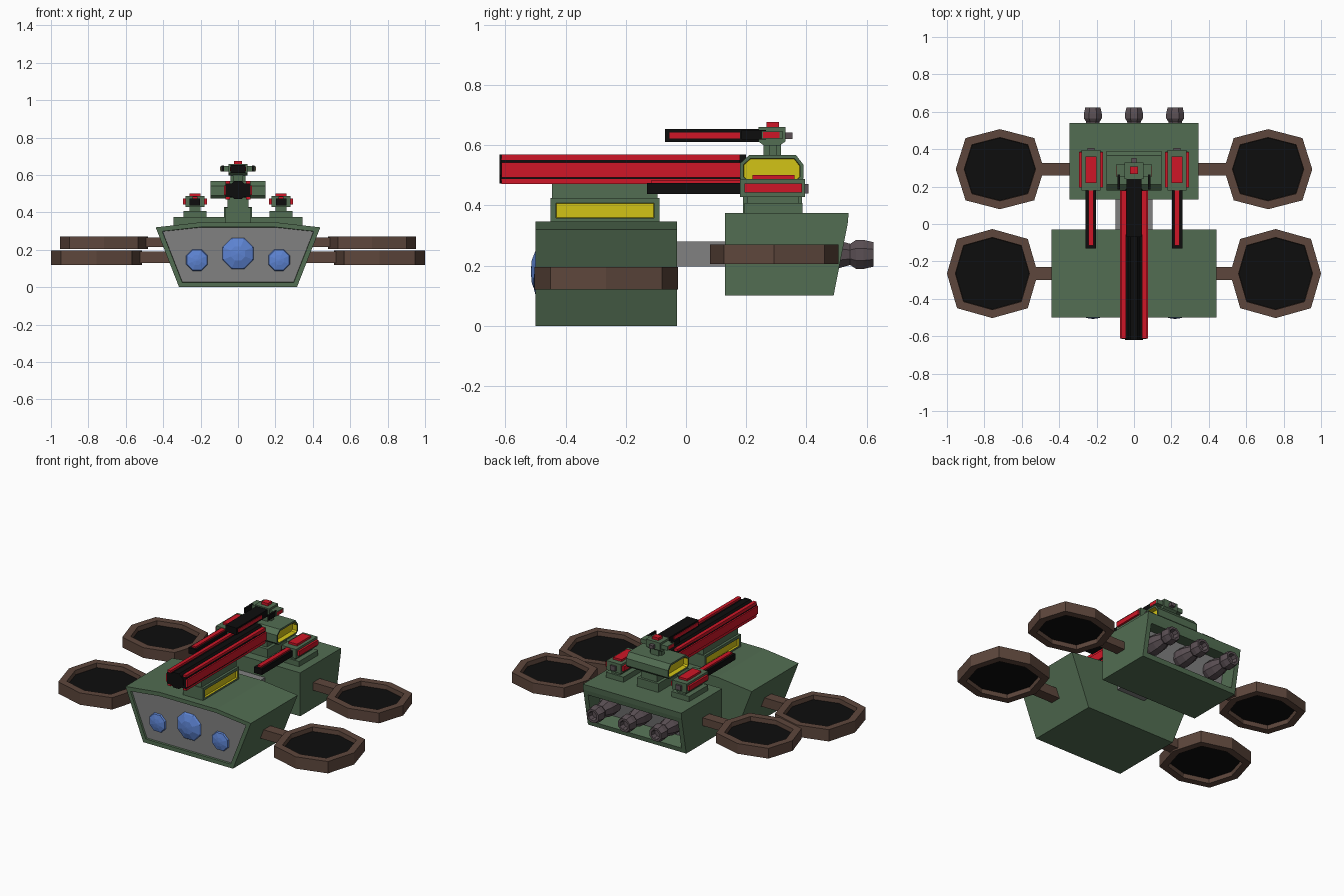
import bpy, bmesh, math
from mathutils import Vector

if "Cube" in bpy.data.objects:
    bpy.data.objects.remove(bpy.data.objects["Cube"])


def material(name, r, g, b):
    m = bpy.data.materials.new(name)
    m.use_nodes = True
    m.diffuse_color = (r, g, b, 1)
    bsdf = next(n for n in m.node_tree.nodes if n.type == 'BSDF_PRINCIPLED')
    bsdf.inputs["Base Color"].default_value = (r, g, b, 1)
    return m


GREEN = material("army green", .085, .155, .085)
BROWN = material("brown", .11, .062, .045)
BLACK = material("black", .004, .004, .004)
RED = material("red", .62, .008, .02)
YELLOW = material("yellow", .65, .55, .008)
GREY = material("grey", .22, .22, .22)
BLUE = material("glass blue", .11, .23, .65)
STEEL = material("nozzle grey", .105, .08, .09)


def finish(name, bm, mats):
    me = bpy.data.meshes.new(name)
    bm.to_mesh(me)
    bm.free()
    for m in mats:
        me.materials.append(m)
    ob = bpy.data.objects.new(name, me)
    bpy.context.collection.objects.link(ob)
    return ob


def prism(name, axis, pts, t0, t1, mat, recess=(), inner=None, rim=.03, depth=.01, wall=1):
    """Extrude a profile along an axis; sink a panel into the faces pointing along recess."""
    place = {'x': lambda a, b, t: (t, a, b),
             'y': lambda a, b, t: (a, t, b),
             'z': lambda a, b, t: (a, b, t)}[axis]
    bm = bmesh.new()
    ends = [[bm.verts.new(place(a, b, t)) for a, b in pts] for t in (t0, t1)]
    n = len(pts)
    bm.faces.new(ends[0])
    bm.faces.new(ends[1])
    for i in range(n):
        j = (i + 1) % n
        bm.faces.new((ends[0][i], ends[0][j], ends[1][j], ends[1][i]))
    bmesh.ops.recalc_face_normals(bm, faces=bm.faces[:])
    bm.normal_update()
    panels = [max(bm.faces, key=lambda f: f.normal.dot(Vector(d))) for d in recess]
    for f in panels:
        bmesh.ops.inset_individual(bm, faces=[f], thickness=rim, use_even_offset=True)
        ring = bmesh.ops.inset_individual(bm, faces=[f], thickness=.002, depth=-depth)
        f.material_index = 1
        for r in ring["faces"]:
            r.material_index = wall
    return finish(name, bm, [mat] + ([inner] if inner else []))


def box(name, x, y, z, mat, **kw):
    pts = [(x[0], z[0]), (x[1], z[0]), (x[1], z[1]), (x[0], z[1])]
    return prism(name, 'y', pts, y[0], y[1], mat, **kw)


def pair(name, x, y, z, mat, **kw):
    box("left_" + name, x, y, z, mat, **kw)
    box("right_" + name, (-x[1], -x[0]), y, z, mat, **kw)


def lathe(name, x, z, rings, mat, n=8):
    """Turn (radius, y) rings about a line along y."""
    bm = bmesh.new()
    loops = []
    for r, y in rings:
        loops.append([bm.verts.new((x + r * math.cos((i + .5) * math.tau / n), y,
                                    z + r * math.sin((i + .5) * math.tau / n))) for i in range(n)])
    for a, b in zip(loops, loops[1:]):
        for i in range(n):
            j = (i + 1) % n
            bm.faces.new((a[i], a[j], b[j], b[i]))
    bm.faces.new(loops[0])
    bm.faces.new(loops[-1])
    bmesh.ops.recalc_face_normals(bm, faces=bm.faces[:])
    return finish(name, bm, [mat])


# Front hull with sunken nose panel and glass domes
half = [(.315, 0), (.44, .32), (.2, .347)]
prism("front_hull", 'y', half + [(-x, z) for x, z in reversed(half)], -.5, -.03, GREEN,
      recess=[(0, -1, 0)], inner=GREY, rim=.025, depth=.012, wall=0)
for name, x, z, r, out in (("centre_dome", 0, .18, .092, .515),
                           ("left_dome", .22, .145, .064, .507),
                           ("right_dome", -.22, .145, .064, .507)):
    lathe(name, x, z, [(r, -.485), (r * .9, -.497), (r * .45, -out + .003), (.005, -out)], BLUE)

# Rear hull with open engine bay, and the joint between hulls
prism("rear_hull", 'x', [(.13, .1), (.49, .1), (.537, .34), (.54, .375), (.13, .375)],
      -.345, .345, GREEN, recess=[(0, 1, -.2)], inner=GREY, rim=.03, depth=.1, wall=0)
box("hull_joint", (-.1, .1), (-.05, .15), (.197, .28), GREY)
for name, x in (("left_nozzle", .22), ("centre_nozzle", 0), ("right_nozzle", -.22)):
    lathe(name, x, .237, [(.045, .38), (.06, .44), (.055, .49), (.038, .545), (.052, .565),
                          (.052, .59), (.044, .622), (.03, .622), (.025, .59)], STEEL)

# Four octagonal rotors on arms
for end, cx, cy, rx, ry, z0, z1, hull in (("front", .757, -.265, .243, .238, .12, .195, .34),
                                          ("rear", .717, .293, .236, .214, .205, .27, .33)):
    for side, s in (("left", 1), ("right", -1)):
        octagon = []
        for i in range(8):
            k, a = (1.1 if i % 2 else 1), i * math.pi / 4
            octagon.append((s * cx + rx * k * math.cos(a), cy + ry * k * math.sin(a)))
        prism(f"{end}_{side}_rotor", 'z', octagon, z0, z1, BROWN,
              recess=[(0, 0, 1), (0, 0, -1)], inner=BLACK, rim=.043, depth=.028, wall=0)
    pair(end + "_arm", (hull, cx - rx + .03), (cy - .034, cy + .034), (z0 + .01, z1 - .005), BROWN)

# Cannon cradle with side windows
box("cradle_frame", (-.07, .07), (-.45, -.088), (.34, .425), GREEN,
    recess=[(1, 0, 0), (-1, 0, 0)], inner=YELLOW, rim=.018, depth=.012)
box("cradle_top", (-.055, .055), (-.445, -.095), (.42, .48), GREEN)

# Main cannon: black barrel with red rails
lathe("cannon_barrel", 0, .52, [(.052, -.62), (.052, .2)], BLACK)
pair("cannon_side_rail", (.04, .075), (-.613, .18), (.493, .543), RED)
pair("cannon_upper_rail", (.043, .066), (-.613, .18), (.55, .568), RED)
pair("cannon_lower_rail", (.043, .066), (-.613, .18), (.47, .487), RED)
pair("cannon_rail_gap", (.03, .066), (-.615, .18), (.482, .555), BLACK)

# Main turret housing with sunken yellow ends on a pedestal
prism("turret_housing", 'x', [(.195, .475), (.375, .475), (.39, .49), (.39, .535), (.365, .567),
                              (.21, .567), (.18, .54), (.18, .49)],
      -.147, .147, GREEN, recess=[(1, 0, 0), (-1, 0, 0)], inner=YELLOW, rim=.011, depth=.03)
box("turret_neck", (-.055, .055), (.21, .37), (.37, .48), GREEN)
box("turret_foot", (-.075, .075), (.19, .385), (.37, .43), GREEN)

# Side guns
for side, s in (("left", 1), ("right", -1)):
    def part(name, hw, y, z, mat, **kw):
        box(f"{side}_gun_{name}", (s * .23 - hw, s * .23 + hw), y, z, mat, **kw)
    part("foot", .062, (.195, .387), (.37, .408), GREEN)
    part("neck", .03, (.205, .375), (.4, .435), GREEN)
    part("body", .051, (.18, .395), (.428, .487), GREEN)
    part("side_plates", .064, (.195, .385), (.443, .473), RED)
    part("top_plate", .03, (.22, .36), (.48, .5), RED)
    part("barrel", .028, (-.13, .2), (.437, .474), BLACK)
    part("barrel_stripe", .014, (-.115, .18), (.47, .484), RED)
    part("knob", .018, (.39, .407), (.44, .47), STEEL)

# Small top gun
box("top_gun_neck", (-.028, .028), (.258, .315), (.56, .605), GREEN)
box("top_gun_collar", (-.04, .04), (.275, .302), (.565, .61), GREEN)
prism("top_gun_body", 'x', [(.26, .598), (.31, .598), (.33, .612), (.33, .66), (.24, .66), (.24, .612)],
      -.05, .05, GREEN)
box("top_gun_crossbar", (-.094, .094), (.25, .32), (.62, .647), GREEN)
pair("top_gun_cheek", (.076, .088), (.185, .265), (.618, .65), BLACK)
pair("top_gun_cheek_plate", (.086, .095), (.255, .31), (.623, .643), RED)
box("top_gun_barrel", (-.04, .04), (-.07, .25), (.61, .653), BLACK)
pair("top_gun_stripe", (.036, .044), (-.055, .18), (.622, .642), RED)
box("top_gun_top_plate", (-.022, .022), (.267, .308), (.655, .676), RED)
box("top_gun_knob", (-.014, .014), (.325, .353), (.62, .642), STEEL)
